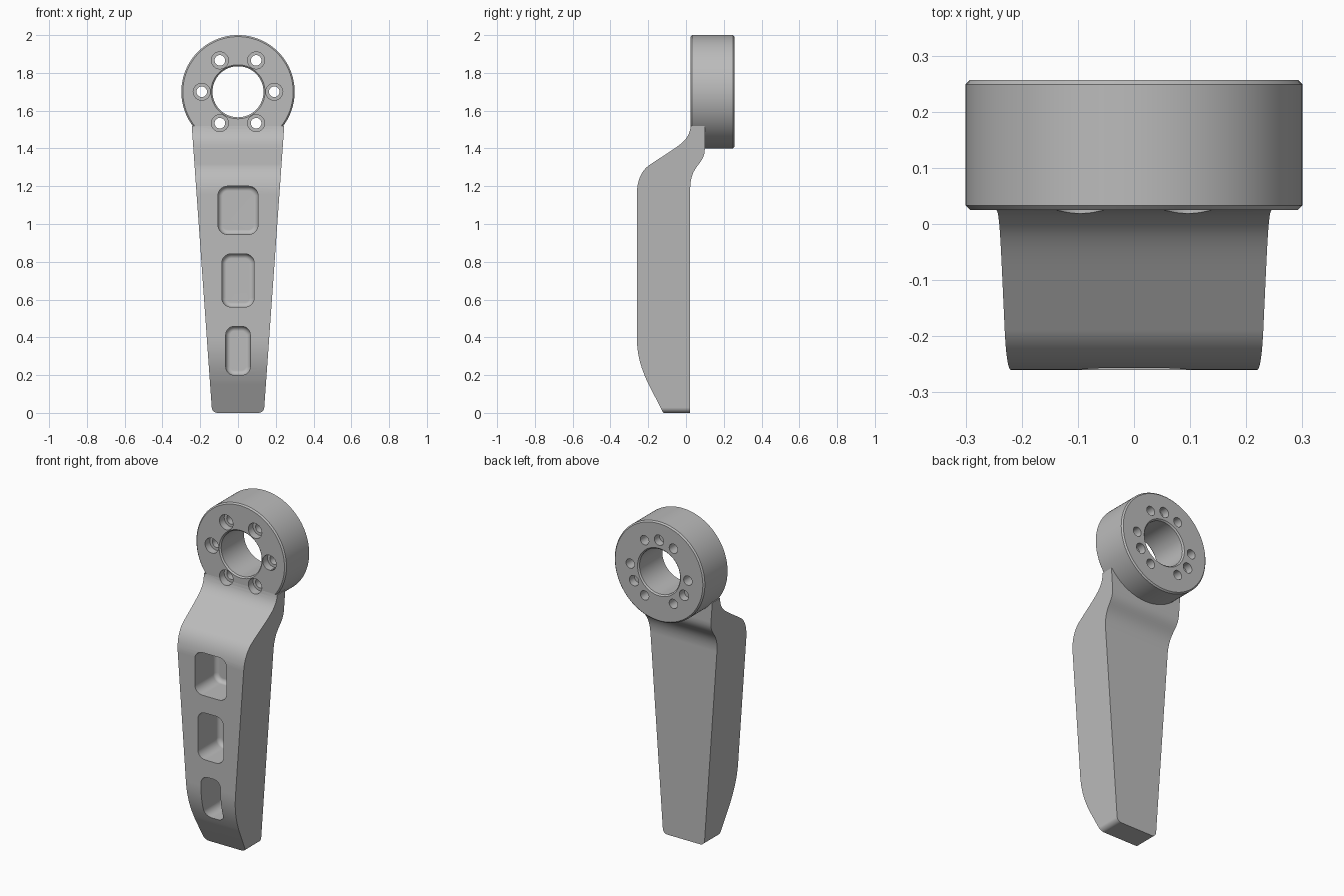
import bpy, bmesh, math
from mathutils import Vector, Matrix
from mathutils.geometry import interpolate_bezier

if "Cube" in bpy.data.objects:
    bpy.data.objects.remove(bpy.data.objects["Cube"])

HUB_Z = 1.70
BOLT_R = 0.192

metal = bpy.data.materials.new("grey metal")
metal.use_nodes = True
metal.diffuse_color = (0.5, 0.5, 0.5, 1)
metal.node_tree.nodes["Principled BSDF"].inputs["Base Color"].default_value = (0.5, 0.5, 0.5, 1)


def make_object(name, bm):
    bmesh.ops.recalc_face_normals(bm, faces=bm.faces[:])
    mesh = bpy.data.meshes.new(name)
    bm.to_mesh(mesh)
    bm.free()
    mesh.materials.append(metal)
    obj = bpy.data.objects.new(name, mesh)
    bpy.context.collection.objects.link(obj)
    return obj


def lathe(name, profile, x=0, z=HUB_Z, steps=32, closed=False):
    """Turn a (radius, y) profile around an axis parallel to y."""
    bm = bmesh.new()
    verts = [bm.verts.new((x + r, y, z)) for r, y in profile]
    edges = [bm.edges.new(pair) for pair in zip(verts, verts[1:])]
    if closed:
        edges.append(bm.edges.new((verts[-1], verts[0])))
    bmesh.ops.spin(bm, geom=verts + edges, cent=(x, 0, z), axis=(0, 1, 0),
                   angle=math.tau, steps=steps)
    bmesh.ops.remove_doubles(bm, verts=bm.verts[:], dist=1e-5)
    return make_object(name, bm)


def curve(*points):
    a, b, c, d = (Vector((0, y, z)) for y, z in points)
    return [(p.y, p.z) for p in interpolate_bezier(a, b, c, d, 12)]


def pocket(z_low, z_high, half_width, radius):
    """Rounded box cutter with a filleted floor."""
    y0, floor = -0.4, -0.06
    bm = bmesh.new()
    size = Matrix.Diagonal((2 * half_width, floor - y0, z_high - z_low, 1))
    place = Matrix.Translation((0, (y0 + floor) / 2, (z_low + z_high) / 2))
    bmesh.ops.create_cube(bm, size=1, matrix=place @ size)
    corners = [e for e in bm.edges if abs(e.verts[0].co.y - e.verts[1].co.y) > 0.1]
    bmesh.ops.bevel(bm, geom=corners, offset=radius, segments=8, profile=0.5, affect='EDGES')
    rim = [e for e in bm.edges if all(abs(v.co.y - floor) < 1e-4 for v in e.verts)]
    bmesh.ops.bevel(bm, geom=rim, offset=0.025, segments=4, profile=0.5, affect='EDGES')
    return make_object("pocket_cutter", bm)


def cut(obj, cutter):
    mod = obj.modifiers.new("cut", 'BOOLEAN')
    mod.operation = 'DIFFERENCE'
    mod.solver = 'EXACT'
    mod.object = cutter
    bpy.context.view_layer.objects.active = obj
    bpy.ops.object.modifier_apply(modifier=mod.name)


# Hub ring with chamfered rims
front, back, c = 0.025, 0.257, 0.008
outer, inner = 0.30, 0.135
hub = lathe("hub", [(inner, front + c), (inner + c, front), (outer - c, front),
                    (outer, front + c), (outer, back - c), (outer - c, back),
                    (inner + c, back), (inner, back - c)], steps=96, closed=True)

# Arm: side profile spread to a width that tapers with height
side = [(0.022, 0), (0.022, 0.6)]
side += curve((0.022, 1.19), (0.025, 1.32), (0.10, 1.31), (0.10, 1.40))
side += [(0.10, 1.52)]
side += curve((0.025, 1.52), (0.02, 1.45), (-0.03, 1.42), (-0.09, 1.38))
side += curve((-0.19, 1.315), (-0.235, 1.285), (-0.26, 1.23), (-0.26, 1.16))
side += curve((-0.26, 0.40), (-0.26, 0.30), (-0.235, 0.23), (-0.20, 0.155))
side += [(-0.12, 0)]
bm = bmesh.new()
left, right = ([bm.verts.new((s * (0.137 + 0.071 * z), y, z)) for y, z in side] for s in (1, -1))
bm.faces.new(left)
bm.faces.new(right[::-1])
for i in range(len(side)):
    j = (i + 1) % len(side)
    bm.faces.new((left[j], left[i], right[i], right[j]))
bottom = [e for e in bm.edges if all(v.co.z < 1e-4 for v in e.verts)
          and abs(e.verts[0].co.x - e.verts[1].co.x) < 0.01]
bmesh.ops.bevel(bm, geom=bottom, offset=0.028, segments=6, profile=0.5, affect='EDGES')
arm = make_object("arm", bm)

cutters = []
# Six counterbored through holes
for k in range(6):
    a = k * math.tau / 6
    x, z = BOLT_R * math.cos(a), HUB_Z + BOLT_R * math.sin(a)
    bolt = lathe("bolt_cutter", [(0, -0.2), (0.045, -0.2), (0.045, 0.07),
                                 (0.028, 0.07), (0.028, 0.4), (0, 0.4)], x, z)
    cut(hub, bolt)
    if z < HUB_Z - 0.1:
        cut(arm, bolt)
    cutters.append(bolt)

# Three blind holes in the rear face
for k in range(3):
    a = math.pi / 2 + k * math.tau / 3
    blind = lathe("blind_cutter", [(0, 0.21), (0.031, 0.21), (0.031, 0.4), (0, 0.4)],
                  BOLT_R * math.cos(a), HUB_Z + BOLT_R * math.sin(a))
    cut(hub, blind)
    cutters.append(blind)

# Lightening pockets in the arm front
for spec in ((0.945, 1.20, 0.106, 0.05), (0.56, 0.842, 0.086, 0.05), (0.20, 0.458, 0.065, 0.045)):
    box = pocket(*spec)
    cut(arm, box)
    cutters.append(box)

for cutter in cutters:
    bpy.data.objects.remove(cutter)

# Smooth shading with crisp edges
for obj in (hub, arm):
    bpy.ops.object.select_all(action='DESELECT')
    obj.select_set(True)
    bpy.context.view_layer.objects.active = obj
    bpy.ops.object.shade_smooth_by_angle(angle=math.radians(30))
    weighted = obj.modifiers.new("weighted normals", 'WEIGHTED_NORMAL')
    weighted.keep_sharp = True
